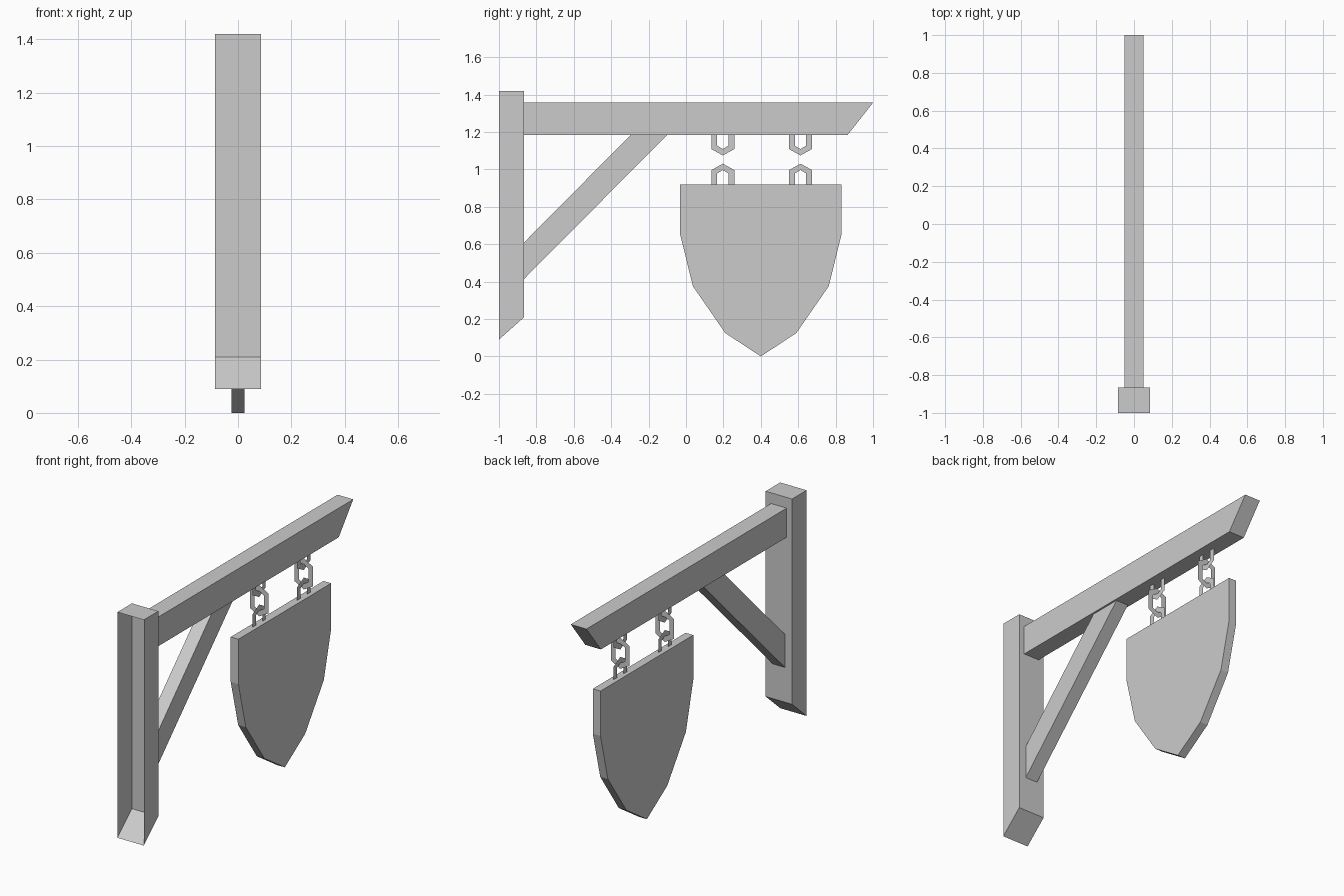
import bpy
import bmesh

cube = bpy.data.objects.get("Cube")
if cube:
    bpy.data.objects.remove(cube, do_unlink=True)

GREY = (0.6, 0.6, 0.6, 1.0)
grey = bpy.data.materials.new("plain_grey")
grey.use_nodes = True
grey.diffuse_color = GREY
grey.node_tree.nodes["Principled BSDF"].inputs["Base Color"].default_value = GREY


def finish(name, bm):
    mesh = bpy.data.meshes.new(name)
    bm.to_mesh(mesh)
    bm.free()
    mesh.materials.append(grey)
    obj = bpy.data.objects.new(name, mesh)
    bpy.context.collection.objects.link(obj)
    return obj


def slab(name, profile, half_width, open_edges=()):
    """Extrude a (y, z) profile across x; listed profile edges stay open."""
    bm = bmesh.new()
    left = [bm.verts.new((half_width, y, z)) for y, z in profile]
    right = [bm.verts.new((-half_width, y, z)) for y, z in profile]
    bm.faces.new(left)
    bm.faces.new(right[::-1])
    n = len(profile)
    for i in range(n):
        if i not in open_edges:
            j = (i + 1) % n
            bm.faces.new((left[i], right[i], right[j], left[j]))
    # Profiles run counter-clockwise, so every face already points outward
    return finish(name, bm)


def link(name, outer, inner, place, closed):
    """Flat chain link: a strip of quads between two matching outlines."""
    bm = bmesh.new()
    a = [bm.verts.new(place(u, z)) for u, z in outer]
    b = [bm.verts.new(place(u, z)) for u, z in inner]
    n = len(a)
    for i in range(n if closed else n - 1):
        j = (i + 1) % n
        bm.faces.new((a[i], a[j], b[j], b[i]))
    return finish(name, bm)


# Timber frame; the post is open at the front where it meets the wall
BACK = -0.865
BEAM_LOW = 1.185
slab("post", [(-1, 0.09), (BACK, 0.21), (BACK, 1.42), (-1, 1.42)], 0.086, {3})
slab("beam", [(BACK, BEAM_LOW), (0.865, BEAM_LOW), (1, 1.357), (BACK, 1.357)], 0.051, {3})
slab("brace", [(BACK, 0.415), (-0.1, BEAM_LOW), (-0.295, BEAM_LOW), (BACK, 0.61)], 0.04, {1, 3})

# Shield-shaped hanging board, mirrored about its centre line
BOARD_Y = 0.4
BOARD_TOP = 0.92
half = [(0.19, 0.125), (0.363, 0.375), (0.432, 0.655), (0.432, BOARD_TOP)]
outline = [(BOARD_Y, 0)] + [(BOARD_Y + d, z) for d, z in half]
outline += [(BOARD_Y - d, z) for d, z in reversed(half)]
slab("board", outline, 0.025)

# Two chains, each with a hook on the beam, a ring, and a hook on the board
MID = (BEAM_LOW + BOARD_TOP) / 2


def hook_outline(w, root, shoulder, tip):
    return [(-w, root), (-w, shoulder), (0, tip), (w, shoulder), (w, root)]


def ring_outline(w, shoulder, tip):
    return [(-w, MID - shoulder), (0, MID - tip), (w, MID - shoulder),
            (w, MID + shoulder), (0, MID + tip), (-w, MID + shoulder)]


for side, cy in (("front", 0.197), ("back", 0.612)):
    def along(u, z, cy=cy):
        return (0, cy + u, z)

    def across(u, z, cy=cy):
        return (u, cy, z)

    for part, root, s in (("beam", BEAM_LOW, 1), ("board", BOARD_TOP, -1)):
        link(f"{side}_{part}_hook",
             hook_outline(0.061, root, MID + s * 0.056, MID + s * 0.022),
             hook_outline(0.03, root, MID + s * 0.074, MID + s * 0.056),
             along, False)
    link(f"{side}_chain_ring", ring_outline(0.061, 0.058, 0.092),
         ring_outline(0.03, 0.04, 0.058), across, True)
